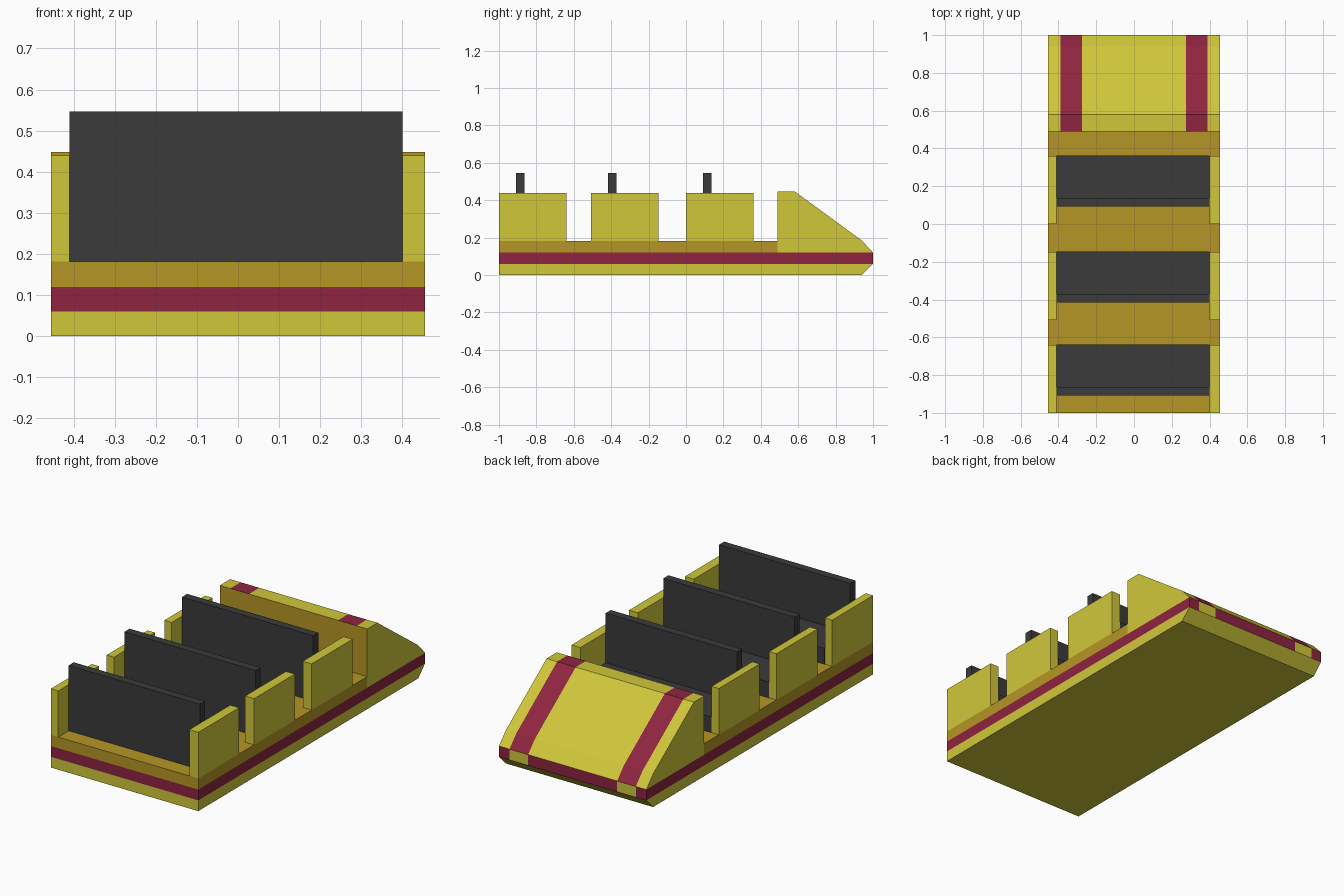
import bpy, bmesh

if "Cube" in bpy.data.objects:
    bpy.data.objects.remove(bpy.data.objects["Cube"])

W = 0.455              # half width of the car
S0, S1 = 0.275, 0.39   # stripe / lamp band in |x|


def material(name, rgb):
    m = bpy.data.materials.new(name)
    m.diffuse_color = (*rgb, 1)
    m.use_nodes = True
    m.node_tree.nodes["Principled BSDF"].inputs["Base Color"].default_value = m.diffuse_color
    return m


YELLOW = material("yellow", (0.63, 0.57, 0.042))
OCHRE = material("ochre", (0.46, 0.305, 0.018))
CRIMSON = material("crimson", (0.27, 0.018, 0.052))
DARK = material("charcoal", (0.043, 0.043, 0.043))


def prism(name, profile, xs, mats, rule=None):
    """Extrude a (y, z) profile through the x stations; rule picks a material per face."""
    bm = bmesh.new()
    rings = [[bm.verts.new((x, y, z)) for y, z in profile] for x in xs]
    n = len(profile)
    for a, b in zip(rings, rings[1:]):
        for i in range(n):
            j = (i + 1) % n
            bm.faces.new((a[i], a[j], b[j], b[i]))
    bm.faces.new(rings[0])
    bm.faces.new(rings[-1])
    bmesh.ops.recalc_face_normals(bm, faces=bm.faces)
    if rule:
        for f in bm.faces:
            f.material_index = rule(f.normal, f.calc_center_median())
    me = bpy.data.meshes.new(name)
    bm.to_mesh(me)
    bm.free()
    for m in mats:
        me.materials.append(m)
    ob = bpy.data.objects.new(name, me)
    bpy.context.collection.objects.link(ob)
    return ob


def box(name, x, y, z, mat):
    return prism(name, [(y[0], z[0]), (y[1], z[0]), (y[1], z[1]), (y[0], z[1])], x, [mat])


def in_band(c):
    return S0 < abs(c.x) < S1


def nose_rule(n, c):
    if n.y < -0.9:
        return 2
    return 1 if in_band(c) and n.z > 0.1 else 0


bands = [-W, -S1, -S0, S0, S1, W]

# Layered chassis: lower hull, coloured belt with lamps at the tip, floor
prism("lower_hull", [(-1, 0), (0.94, 0), (1, 0.06), (-1, 0.06)], [-W, W], [YELLOW])
prism("belt", [(-1, 0.06), (1, 0.06), (1, 0.12), (-1, 0.12)], bands, [CRIMSON, YELLOW],
      lambda n, c: int(n.y > 0.9 and in_band(c)))
box("floor", (-W, W), (-1, 0.49), (0.12, 0.182), OCHRE)

# Sloped nose with two stripes and an ochre dashboard face
prism("nose", [(0.49, 0.12), (1, 0.12), (0.94, 0.185), (0.58, 0.448), (0.49, 0.448)],
      bands, [YELLOW, CRIMSON, OCHRE], nose_rule)

# Three rows: side panels, cushion and backrest
for row, y in enumerate((-1.0, -0.508, 0.0), 1):
    box(f"left_panel_{row}", (-W, -0.41), (y, y + 0.36), (0.182, 0.44), YELLOW)
    box(f"right_panel_{row}", (0.40, W), (y, y + 0.36), (0.182, 0.44), YELLOW)
    s = y + 0.092
    box(f"seat_cushion_{row}", (-0.41, 0.40), (s + 0.045, s + 0.27), (0.182, 0.27), DARK)
    box(f"seat_back_{row}", (-0.41, 0.40), (s, s + 0.045), (0.182, 0.547), DARK)
